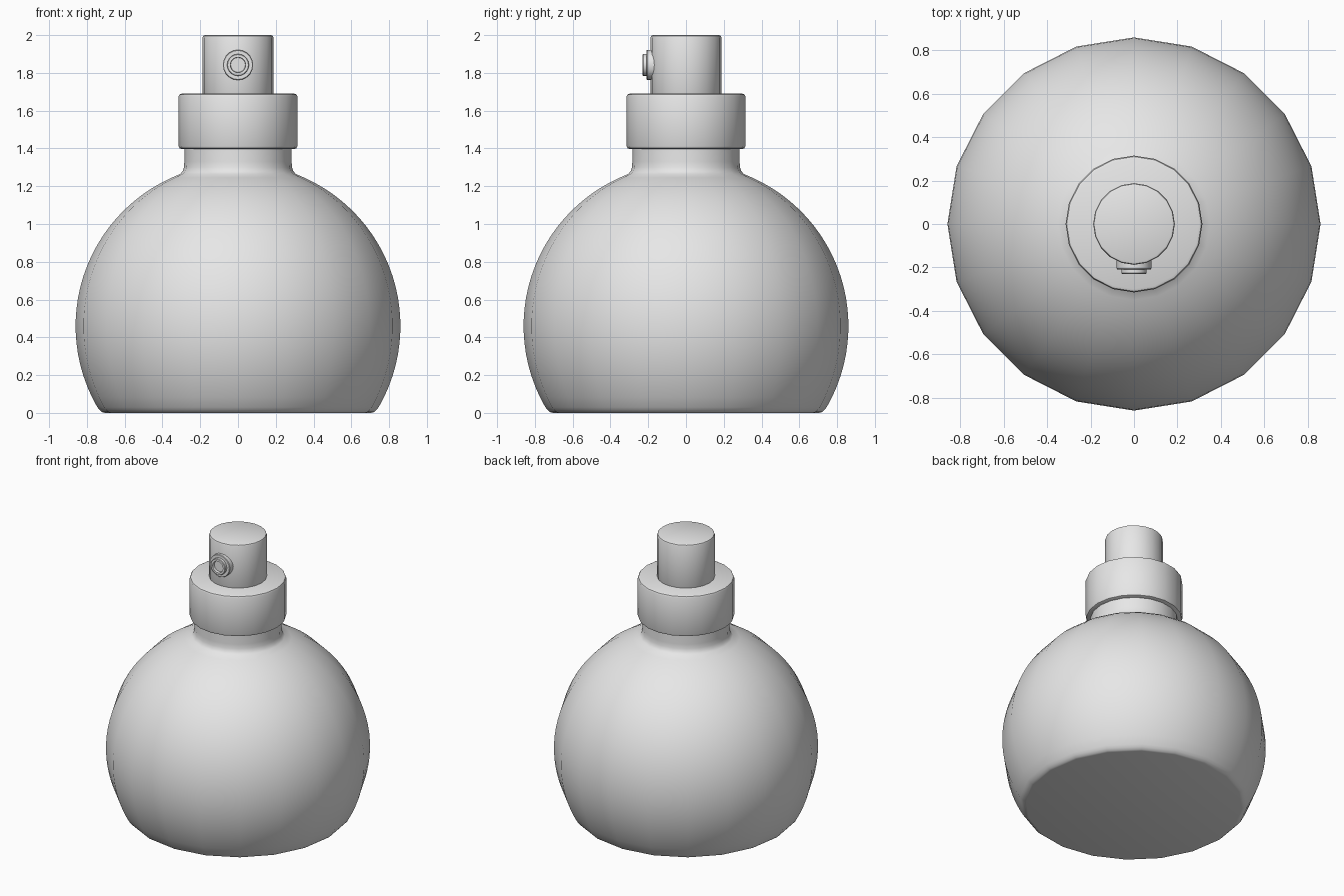
import bpy, bmesh
from math import sin, cos, pi, radians
from mathutils import Matrix

if "Cube" in bpy.data.objects:
    bpy.data.objects.remove(bpy.data.objects["Cube"], do_unlink=True)

grey = bpy.data.materials.new("plain_grey")
grey.use_nodes = True
colour = (0.8, 0.8, 0.8, 1)
grey.diffuse_color = colour
grey.node_tree.nodes["Principled BSDF"].inputs["Base Color"].default_value = colour


def lathe(name, profile, sides=20, matrix=Matrix()):
    """Turn (radius, height) points round z and close both ends."""
    bm = bmesh.new()
    rings = [[bm.verts.new((r * cos(2 * pi * i / sides), r * sin(2 * pi * i / sides), z))
              for i in range(sides)] for r, z in profile]
    for low, high in zip(rings, rings[1:]):
        for i in range(sides):
            j = (i + 1) % sides
            bm.faces.new((low[i], low[j], high[j], high[i]))
    bm.faces.new(rings[0][::-1])
    bm.faces.new(rings[-1])
    bm.transform(matrix)
    bmesh.ops.recalc_face_normals(bm, faces=bm.faces)
    mesh = bpy.data.meshes.new(name)
    bm.to_mesh(mesh)
    bm.free()
    mesh.materials.append(grey)
    obj = bpy.data.objects.new(name, mesh)
    bpy.context.collection.objects.link(obj)
    bpy.ops.object.select_all(action='DESELECT')
    obj.select_set(True)
    bpy.context.view_layer.objects.active = obj
    bpy.ops.object.shade_smooth_by_angle(angle=radians(35))
    return obj


def bevelled(radius, bottom, top, bevel):
    """Cylinder profile with small rounded rims."""
    soft = bevel * 0.3
    return [(radius - bevel, bottom), (radius - soft, bottom + soft),
            (radius, bottom + bevel), (radius, top - bevel),
            (radius - soft, top - soft), (radius - bevel, top)]


# Round bottle: flat base, spherical wall, flared neck
centre, radius = 0.46, 0.86
wall = [(radius * cos(radians(a)), centre + radius * sin(radians(a)))
        for a in range(-30, 67, 4)]
base = [(0.705, 0), (0.72, 0.004), (0.733, 0.016)]
neck = [(0.305, 1.265), (0.293, 1.28), (0.286, 1.3), (0.284, 1.33), (0.284, 1.45)]
lathe("bottle", base + wall + neck)

# Collar and push button
lathe("collar", bevelled(0.315, 1.397, 1.69, 0.016))
lathe("spray_button", bevelled(0.188, 1.67, 2.0, 0.012))

# Stepped spray nozzle with a recessed hole, facing the front
facing = Matrix.Translation((0, 0, 1.842)) @ Matrix.Rotation(pi / 2, 4, 'X')
lathe("nozzle", [(0.08, 0.16), (0.08, 0.205), (0.077, 0.209), (0.058, 0.209),
                 (0.058, 0.226), (0.055, 0.23), (0.041, 0.23), (0.039, 0.212)],
      matrix=facing)
